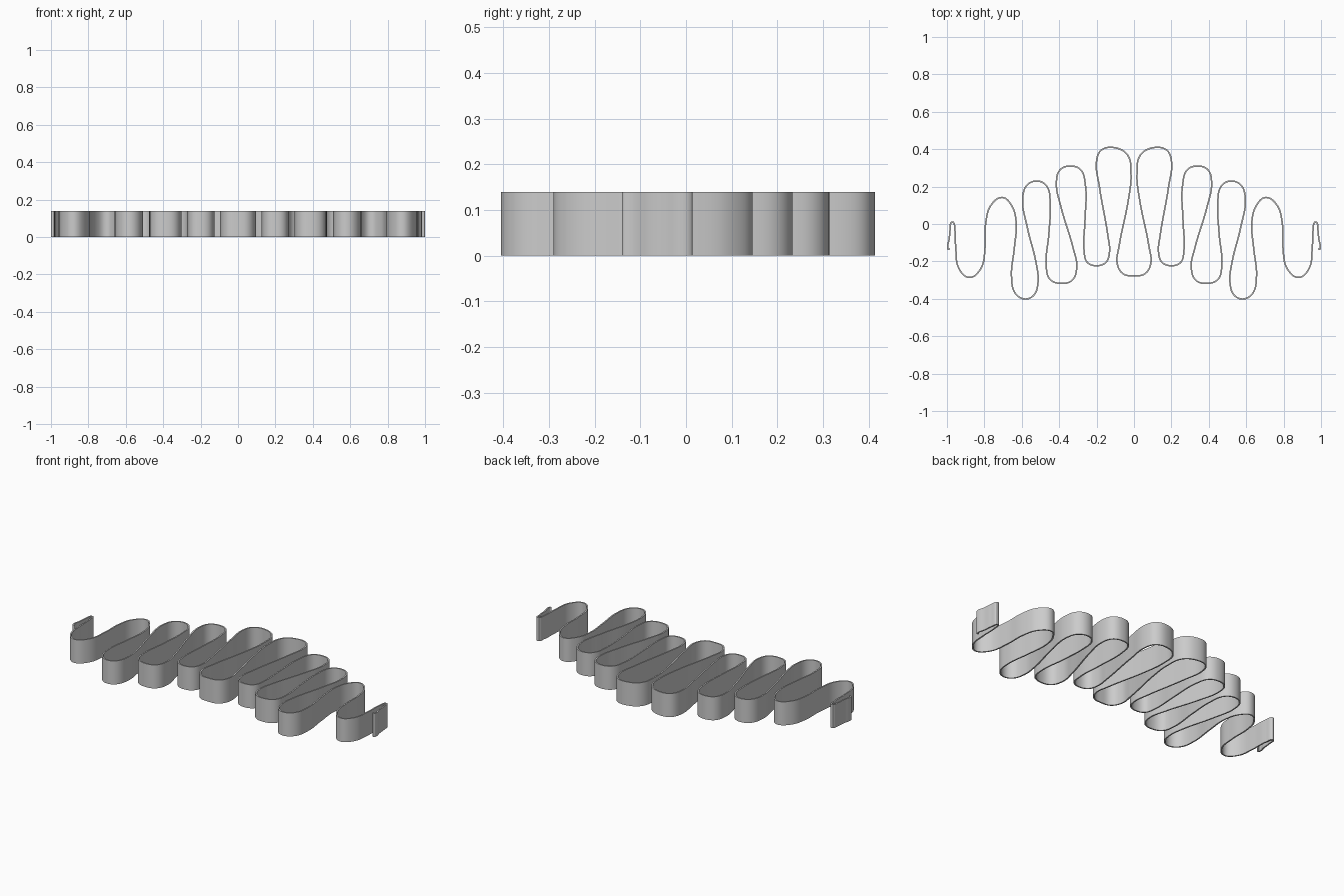
import bpy
import bmesh
from mathutils import Vector
from mathutils.geometry import interpolate_bezier

HEIGHT = 0.14
THICKNESS = 0.008
STEPS = 8

# Remove the default object
default = bpy.data.objects.get("Cube")
if default:
    bpy.data.objects.remove(default, do_unlink=True)

# Ribbon material
steel = bpy.data.materials.new("plain grey")
steel.use_nodes = True
grey = (0.6, 0.6, 0.6, 1)
steel.diffuse_color = grey
shader = next(n for n in steel.node_tree.nodes if n.type == "BSDF_PRINCIPLED")
shader.inputs["Base Color"].default_value = grey

# Half of the folded path, from the middle trough to the outer hook
half_path = [
    # middle trough and tallest fold
    (0, -.277), (.06, -.265), (.09, -.21), (.08, -.12), (.03, .13),
    (.016, .26), (.035, .37), (.11, .409), (.175, .395), (.2, .34),
    (.185, .2), (.14, -.06),
    # second trough and fold
    (.131, -.15), (.15, -.205), (.2, -.223), (.25, -.205), (.267, -.14),
    (.262, .02), (.26, .21), (.285, .29), (.34, .31), (.395, .29),
    (.415, .22), (.39, .09), (.325, -.13),
    # third trough and fold
    (.306, -.23), (.33, -.3), (.39, -.318), (.45, -.295), (.469, -.23),
    (.455, -.05), (.448, .11), (.465, .2), (.51, .229), (.57, .21),
    (.595, .14), (.57, -.02), (.523, -.21),
    # fourth trough and fold
    (.513, -.31), (.535, -.38), (.583, -.401), (.635, -.37), (.655, -.28),
    (.64, -.13), (.63, .01), (.655, .1), (.705, .142), (.765, .1),
    (.792, .01),
    # outer trough and end hook
    (.796, -.12), (.82, -.24), (.88, -.286), (.935, -.24), (.953, -.13),
    (.958, -.03), (.971, .01), (.983, -.03), (.988, -.08), (.996, -.127),
    (.992, -.136), (.985, -.13),
]


def smooth_path(points):
    """Sample a smooth open curve through the points."""
    pts = [Vector((x, y, 0)) for x, y in points]
    last = len(pts) - 1
    tangents = []
    for i, p in enumerate(pts):
        before = (p - pts[max(i - 1, 0)]).normalized()
        after = (pts[min(i + 1, last)] - p).normalized()
        tangents.append((before + after).normalized())
    samples = [pts[0]]
    for i in range(last):
        a, b = pts[i], pts[i + 1]
        reach = (b - a).length * 0.36
        curve = interpolate_bezier(a, a + tangents[i] * reach,
                                   b - tangents[i + 1] * reach, b, STEPS)
        samples.extend(curve[1:])
    return samples


# Mirror the half path into the whole ribbon line
mirrored = [(-x, y) for x, y in reversed(half_path[1:])]
line = smooth_path(mirrored + half_path)

# Raise the line into a tall strip
bm = bmesh.new()
verts = [bm.verts.new(p) for p in line]
edges = [bm.edges.new(pair) for pair in zip(verts, verts[1:])]
raised = bmesh.ops.extrude_edge_only(bm, edges=edges)["geom"]
top = [g for g in raised if isinstance(g, bmesh.types.BMVert)]
bmesh.ops.translate(bm, verts=top, vec=(0, 0, HEIGHT))
bmesh.ops.recalc_face_normals(bm, faces=bm.faces)
mesh = bpy.data.meshes.new("folded_ribbon")
bm.to_mesh(mesh)
bm.free()

ribbon = bpy.data.objects.new("folded_ribbon", mesh)
bpy.context.collection.objects.link(ribbon)
mesh.materials.append(steel)

# Give the strip its thin wall
wall = ribbon.modifiers.new("wall", "SOLIDIFY")
wall.thickness = THICKNESS
wall.offset = 0

# Smooth bends with crisp rims
bpy.ops.object.select_all(action="DESELECT")
ribbon.select_set(True)
bpy.context.view_layer.objects.active = ribbon
bpy.ops.object.modifier_apply(modifier=wall.name)
bpy.ops.object.shade_smooth_by_angle()
